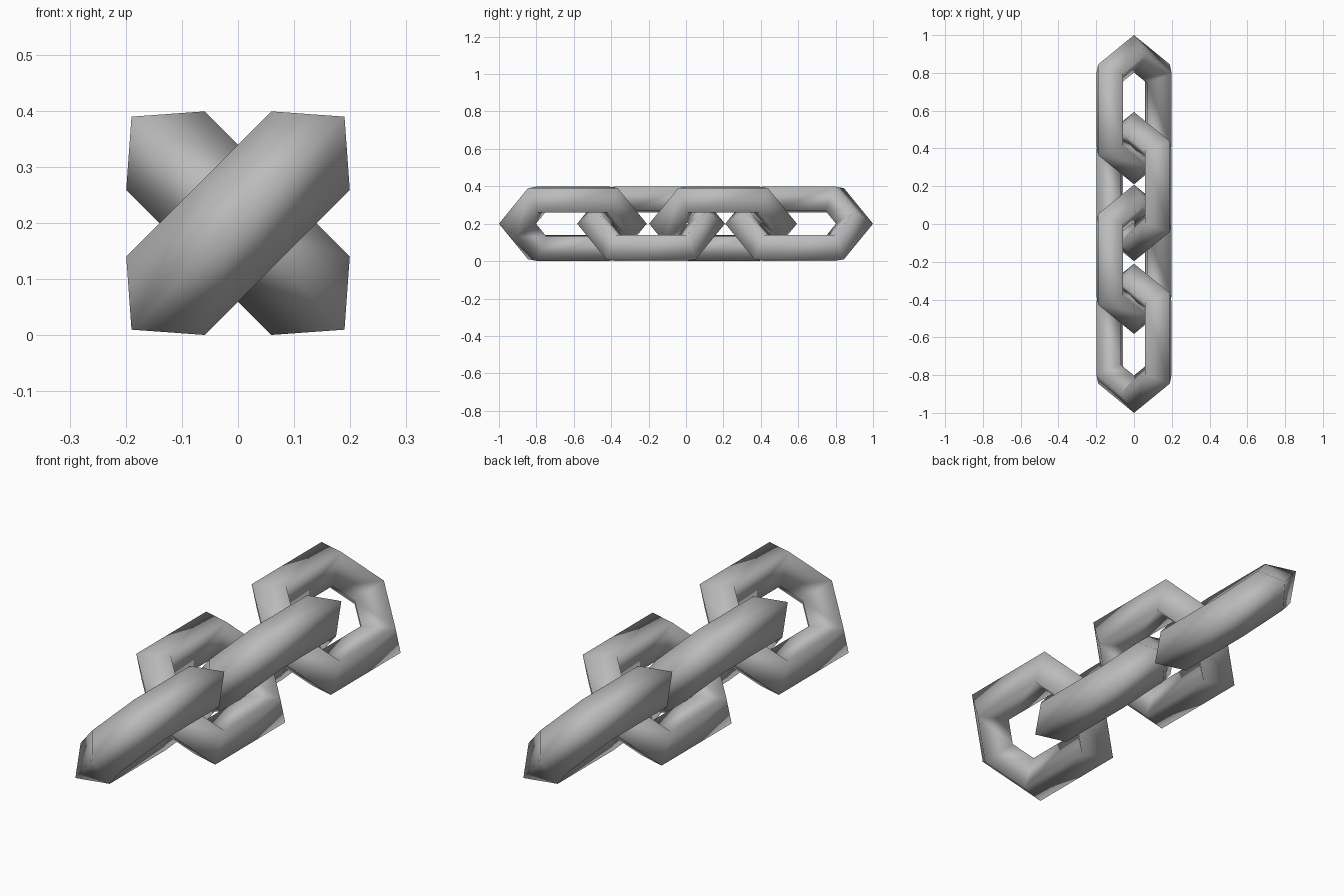
import bpy
from math import copysign
from mathutils import Matrix, Vector

cube = bpy.data.objects.get("Cube")
if cube:
    bpy.data.objects.remove(cube, do_unlink=True)

# Plain grey metal
GREY = (0.5, 0.5, 0.5, 1.0)
steel = bpy.data.materials.new("grey_steel")
steel.use_nodes = True
steel.diffuse_color = GREY
steel.node_tree.nodes["Principled BSDF"].inputs["Base Color"].default_value = GREY

RING_RADIUS = 0.211
BAR_RADIUS = 0.099
STRETCH = 0.085      # half the extra length of each link
MID_HEIGHT = 0.2


def add_link(name, y, lean):
    """Six-sided ring of square bar, lengthened along y and tilted to one side."""
    bpy.ops.mesh.primitive_torus_add(
        major_segments=6, minor_segments=4,
        major_radius=RING_RADIUS, minor_radius=BAR_RADIUS)
    link = bpy.context.object
    link.name = name

    # Pull the two half rings apart to form the straight sides
    for v in link.data.vertices:
        v.co.x += copysign(STRETCH, v.co.x)

    # Ring length along y, ring width along the leaning diagonal
    along = Vector((0, 1, 0))
    across = Vector((lean, 0, 1)).normalized()
    turn = Matrix((along, across, along.cross(across))).transposed()
    link.data.transform(Matrix.Translation((0, y, MID_HEIGHT)) @ turn.to_4x4())
    link.matrix_world = Matrix.Identity(4)

    link.data.materials.append(steel)
    bpy.ops.object.shade_smooth()


# Interlocking links, each a quarter turn from its neighbour
for name, y, lean in (("front_link", -0.605, 1),
                      ("front_middle_link", -0.187, -1),
                      ("back_middle_link", 0.198, 1),
                      ("back_link", 0.605, -1)):
    add_link(name, y, lean)
